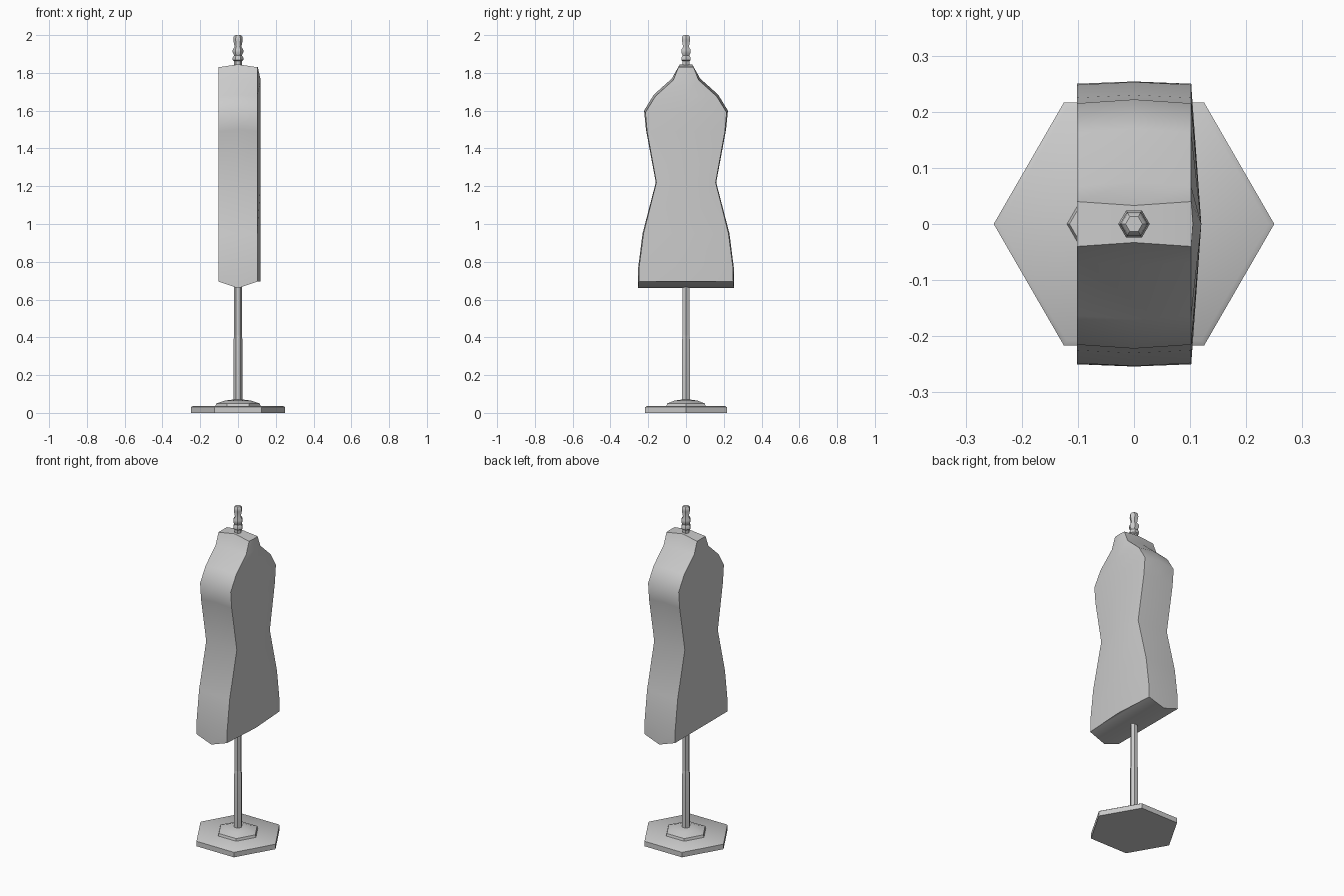
import bpy, math

if "Cube" in bpy.data.objects:
    bpy.data.objects.remove(bpy.data.objects["Cube"])

def make(name, verts, faces, angle=40):
    me = bpy.data.meshes.new(name)
    me.from_pydata(verts, [], faces)
    me.update()
    ob = bpy.data.objects.new(name, me)
    bpy.context.collection.objects.link(ob)
    bpy.ops.object.select_all(action='DESELECT')
    ob.select_set(True)
    bpy.context.view_layer.objects.active = ob
    bpy.ops.object.mode_set(mode='EDIT')
    bpy.ops.mesh.select_all(action='SELECT')
    bpy.ops.mesh.normals_make_consistent(inside=False)
    bpy.ops.object.mode_set(mode='OBJECT')
    bpy.ops.object.shade_smooth_by_angle(angle=math.radians(angle))
    return ob

def lathe(name, profile, n=6):
    # closed turned part from (radius, z) points, corners on the x axis
    verts = [(r * math.cos(2 * math.pi * i / n), r * math.sin(2 * math.pi * i / n), z)
             for r, z in profile for i in range(n)]
    faces = [(k * n + i, k * n + (i + 1) % n, (k + 1) * n + (i + 1) % n, (k + 1) * n + i)
             for k in range(len(profile) - 1) for i in range(n)]
    faces += [tuple(range(n)), tuple(range((len(profile) - 1) * n, len(profile) * n))]
    return make(name, verts, faces)

# torso: rows of (half width, z) on the middle section and on the front/back rims
middle = [(.254, .66), (.253, .77), (.23, .95), (.16, 1.22), (.212, 1.5),
          (.222, 1.6), (.17, 1.685), (.075, 1.77), (.033, 1.845)]
rim = [(.25, .695), (.248, .775), (.225, .95), (.157, 1.22), (.206, 1.49),
       (.215, 1.59), (.163, 1.675), (.067, 1.762), (.04, 1.83)]
ridge = [.118, .12, .12, .12, .12, .12, .12, .12, .105]
X = .102
verts, faces = [], []
for (wm, zm), (wr, zr), xc in zip(middle, rim, ridge):
    verts += [(-X, -wr, zr), (0, -wm, zm), (X, -wr, zr), (xc, 0, zr),
              (X, wr, zr), (0, wm, zm), (-X, wr, zr)]
for k in range(len(middle) - 1):
    for i in range(7):
        j = (i + 1) % 7
        faces.append((k * 7 + i, k * 7 + j, k * 7 + 7 + j, k * 7 + 7 + i))
for o in (0, (len(middle) - 1) * 7):
    faces += [(o, o + 1, o + 5, o + 6), (o + 1, o + 2, o + 4, o + 5), (o + 2, o + 3, o + 4)]
make("torso", verts, faces)

# stand
lathe("base_plate", [(.25, 0), (.25, .03), (.24, .036)])
lathe("base_hub", [(.12, .034), (.115, .05), (.07, .065), (.03, .07)])
lathe("pole_sleeve", [(.023, .06), (.023, .39), (.02, .41)])
lathe("pole", [(.02, .38), (.02, .72)])

# turned neck finial
lathe("neck_finial", [(.02, 1.83), (.02, 1.862), (.028, 1.868), (.028, 1.882), (.02, 1.892),
                      (.028, 1.908), (.028, 1.922), (.018, 1.938), (.025, 1.975),
                      (.023, 1.992), (.015, 2.0)])
